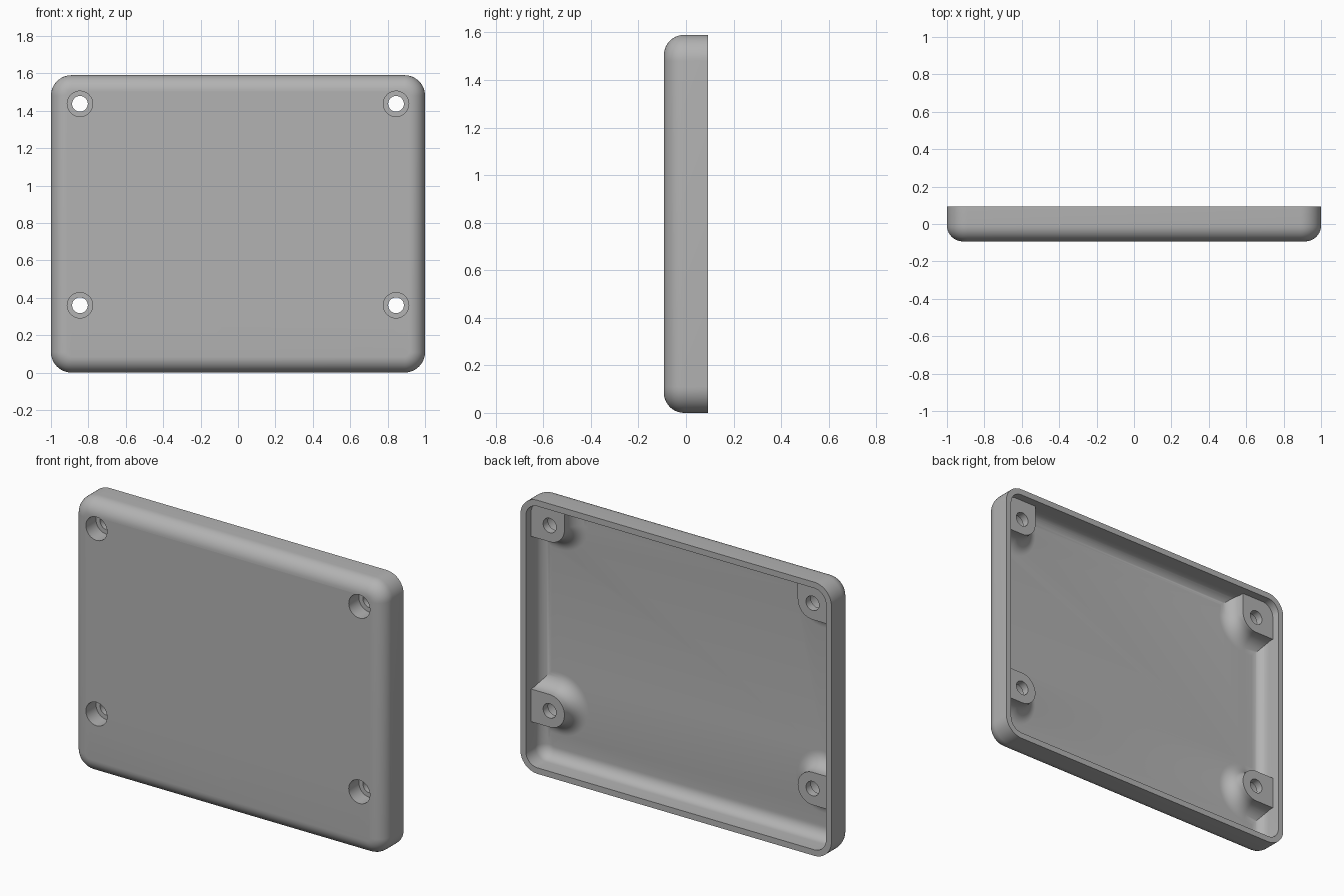
import bpy, bmesh, math
from math import sin, cos, pi

if "Cube" in bpy.data.objects:
    bpy.data.objects.remove(bpy.data.objects["Cube"], do_unlink=True)

HALF_W, HEIGHT, BACK = 1.0, 1.59, 0.093
CORNER, EDGE = 0.11, 0.085          # outline corner radius, front edge fillet
WALL, INNER = 0.035, 0.065          # wall thickness, inside fillet
FLOOR, BOSS_TOP = -0.058, 0.045
BOSS_R, FLARE = 0.095, 0.085
HOLE_X, HOLE_ZS = 0.845, (0.36, 1.437)

grey = bpy.data.materials.new("plain grey")
grey.diffuse_color = (0.45, 0.45, 0.45, 1)
grey.use_nodes = True
grey.node_tree.nodes["Principled BSDF"].inputs["Base Color"].default_value = grey.diffuse_color


def arc(cx, cz, r, start, end, steps):
    return [(cx + r * cos(start + (end - start) * i / steps),
             cz + r * sin(start + (end - start) * i / steps)) for i in range(steps + 1)]


def loft(name, rings):
    """Skin a stack of (outline, y) rings and cap both ends."""
    bm = bmesh.new()
    loops = [[bm.verts.new((x, y, z)) for x, z in outline] for outline, y in rings]
    for a, b in zip(loops, loops[1:]):
        n = len(a)
        for i in range(n):
            bm.faces.new((a[i], a[(i + 1) % n], b[(i + 1) % n], b[i]))
    bm.faces.new(loops[0])
    bm.faces.new(loops[-1])
    bmesh.ops.recalc_face_normals(bm, faces=bm.faces)
    mesh = bpy.data.meshes.new(name)
    bm.to_mesh(mesh)
    bm.free()
    mesh.materials.append(grey)
    ob = bpy.data.objects.new(name, mesh)
    bpy.context.collection.objects.link(ob)
    return ob


def rounded_outline(inset):
    pts = []
    x, z = HALF_W - CORNER, HEIGHT / 2 - CORNER
    for k, (sx, sz) in enumerate(((1, 1), (-1, 1), (-1, -1), (1, -1))):
        pts += arc(sx * x, HEIGHT / 2 + sz * z, CORNER - inset, k * pi / 2, (k + 1) * pi / 2, 12)
    return pts


def boss_outline(r, side, upper):
    cz, wall = HOLE_ZS[upper], 0.025
    if upper:   # runs into both walls of the corner
        pts = arc(HOLE_X, cz, r, pi, 1.5 * pi, 16)
        pts.append((HALF_W - wall, cz - r))
        pts += arc(HALF_W - CORNER, HEIGHT - CORNER, CORNER - wall, 0, pi / 2, 8)
        pts.append((HOLE_X - r, HEIGHT - wall))
    else:       # runs into the side wall only
        pts = arc(HOLE_X, cz, r, pi / 2, 1.5 * pi, 32)
        pts += [(HALF_W - wall, cz - r), (HALF_W - wall, cz + r)]
    return [(side * x, z) for x, z in pts]


def combine(target, tool, operation):
    mod = target.modifiers.new(operation, "BOOLEAN")
    mod.operation, mod.solver, mod.object = operation, "EXACT", tool
    bpy.context.view_layer.objects.active = target
    bpy.ops.object.modifier_apply(modifier=mod.name)
    bpy.data.objects.remove(tool, do_unlink=True)


# Tray: inside floor, inside fillet, rim, then outside fillet and front face
STEPS = 10
rings = []
for i in range(STEPS + 1):
    t = pi / 2 * i / STEPS
    rings.append((rounded_outline(WALL + INNER * (1 - sin(t))), FLOOR + INNER * (1 - cos(t))))
rings += [(rounded_outline(WALL), BACK), (rounded_outline(0), BACK)]
for i in range(STEPS + 1):
    t = pi / 2 * i / STEPS
    rings.append((rounded_outline(EDGE * (1 - cos(t))), -BACK + EDGE * (1 - sin(t))))
cover = loft("cover_shell", rings)

# Screw bosses with flared feet
for side in (-1, 1):
    for upper in (0, 1):
        stack = [(boss_outline(BOSS_R, side, upper), BOSS_TOP)]
        for i in range(STEPS + 1):
            t = pi / 2 * i / STEPS
            stack.append((boss_outline(BOSS_R + FLARE * (1 - cos(t)), side, upper),
                          FLOOR + FLARE * (1 - sin(t))))
        stack.append((boss_outline(BOSS_R + FLARE, side, upper), FLOOR - 0.008))
        combine(cover, loft("screw_boss", stack), "UNION")

# Screw holes with counterbores from the front
for side in (-1, 1):
    for z in HOLE_ZS:
        wide = arc(side * HOLE_X, z, 0.068, 0, 2 * pi, 40)[:-1]
        thin = arc(side * HOLE_X, z, 0.042, 0, 2 * pi, 40)[:-1]
        cutter = loft("hole_cutter", [(wide, -0.2), (wide, 0.0), (thin, 0.0), (thin, 0.2)])
        combine(cover, cutter, "DIFFERENCE")

bpy.ops.object.select_all(action="DESELECT")
cover.select_set(True)
bpy.context.view_layer.objects.active = cover
bpy.ops.object.shade_smooth_by_angle(angle=math.radians(30))
